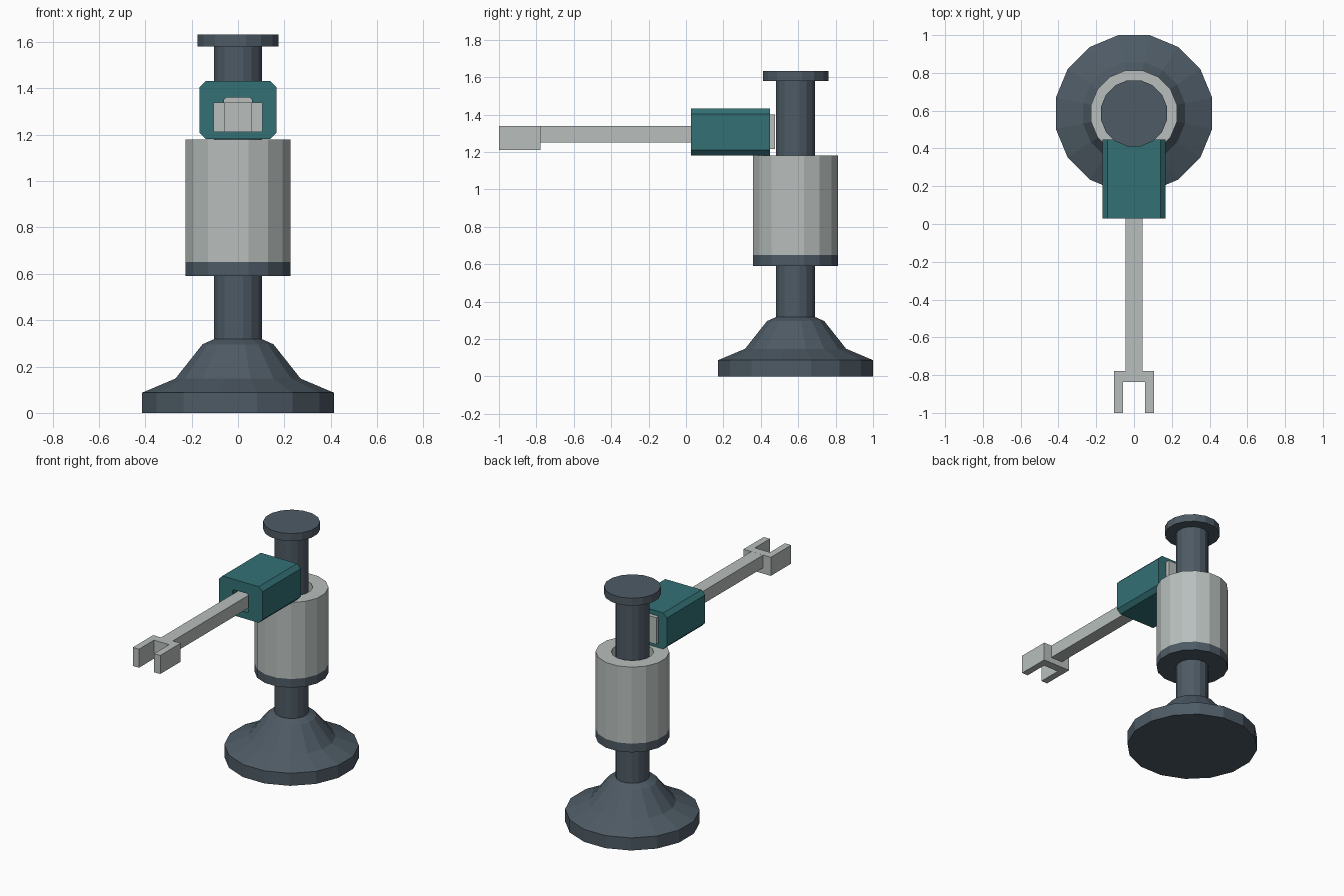
import bpy, math

if "Cube" in bpy.data.objects:
    bpy.data.objects.remove(bpy.data.objects["Cube"])

AXIS_Y = 0.586   # centre of the column
SIDES = 16


def material(name, rgb):
    m = bpy.data.materials.new(name)
    m.diffuse_color = (*rgb, 1)
    m.use_nodes = True
    m.node_tree.nodes["Principled BSDF"].inputs["Base Color"].default_value = m.diffuse_color
    return m


slate = material("dark_slate", (0.076, 0.104, 0.130))
grey = material("light_grey", (0.48, 0.52, 0.51))
teal = material("deep_teal", (0.033, 0.165, 0.178))


def make(name, verts, faces, mat):
    me = bpy.data.meshes.new(name)
    me.from_pydata(verts, [], faces)
    me.materials.append(mat)
    ob = bpy.data.objects.new(name, me)
    bpy.context.collection.objects.link(ob)
    return ob


def loft(name, loops, mat, closed=False):
    """Skin equal loops; closed joins last to first, otherwise the ends are capped."""
    n, k = len(loops[0]), len(loops)
    verts = [p for loop in loops for p in loop]
    faces = []
    for j in range(k if closed else k - 1):
        a, b = j * n, ((j + 1) % k) * n
        for i in range(n):
            q = (i + 1) % n
            faces.append((a + i, a + q, b + q, b + i))
    if not closed:
        faces.append(tuple(reversed(range(n))))
        faces.append(tuple(range((k - 1) * n, k * n)))
    return make(name, verts, faces, mat)


def ring(r, z):
    """Polygon with flats facing the axes; r is the distance to a flat."""
    R = r / math.cos(math.pi / SIDES)
    return [(R * math.cos((i + 0.5) * math.tau / SIDES),
             AXIS_Y + R * math.sin((i + 0.5) * math.tau / SIDES), z) for i in range(SIDES)]


def lathe(name, profile, mat, closed=False):
    return loft(name, [ring(r, z) for r, z in profile], mat, closed)


def prism(name, outline, z0, z1, mat):
    return loft(name, [[(x, y, z) for x, y in outline] for z in (z0, z1)], mat)


def box(name, x, y0, y1, z0, z1, mat):
    return prism(name, [(-x, y0), (x, y0), (x, y1), (-x, y1)], z0, z1, mat)


def chamfered(hx, z0, z1, c, y):
    """Rectangle with cut corners in the xz plane."""
    pts = [(hx - c, z0), (hx, z0 + c), (hx, z1 - c), (hx - c, z1),
           (c - hx, z1), (-hx, z1 - c), (-hx, z0 + c), (c - hx, z0)]
    return [(x, y, z) for x, z in pts]


# Stand
lathe("base", [(0.414, 0), (0.414, 0.087), (0.27, 0.148), (0.153, 0.296), (0.104, 0.318)], slate)
lathe("column", [(0.104, 0.30), (0.104, 1.59)], slate)
lathe("top_cap", [(0.175, 1.58), (0.175, 1.632)], slate)

# Sliding sleeve with its dark lower collar, open around the column
lathe("sleeve", [(0.227, 0.65), (0.227, 1.18), (0.13, 1.18), (0.13, 0.65)], grey, True)
lathe("sleeve_collar", [(0.227, 0.59), (0.227, 0.65), (0.10, 0.65), (0.10, 0.59)], slate, True)

# Arm housing with a slot running through it, closed by a rear plate
OUT, SLOT = (0.167, 1.182, 1.432, 0.028), (0.06, 1.23, 1.36, 0.008)
loft("arm_housing", [chamfered(*OUT, 0.028), chamfered(*OUT, 0.448),
                     chamfered(*SLOT, 0.448), chamfered(*SLOT, 0.028)], teal, True)
box("rear_plate", 0.105, 0.448, 0.475, 1.215, 1.40, grey)

# Arm and forked end
box("arm", 0.045, -0.80, 0.455, 1.251, 1.339, grey)
half = [(0.105, -0.778), (0.105, -1.0), (0.058, -1.0), (0.058, -0.836)]
fork = half + [(-x, y) for x, y in reversed(half)]
prism("fork", fork[::-1], 1.211, 1.3395, grey)
